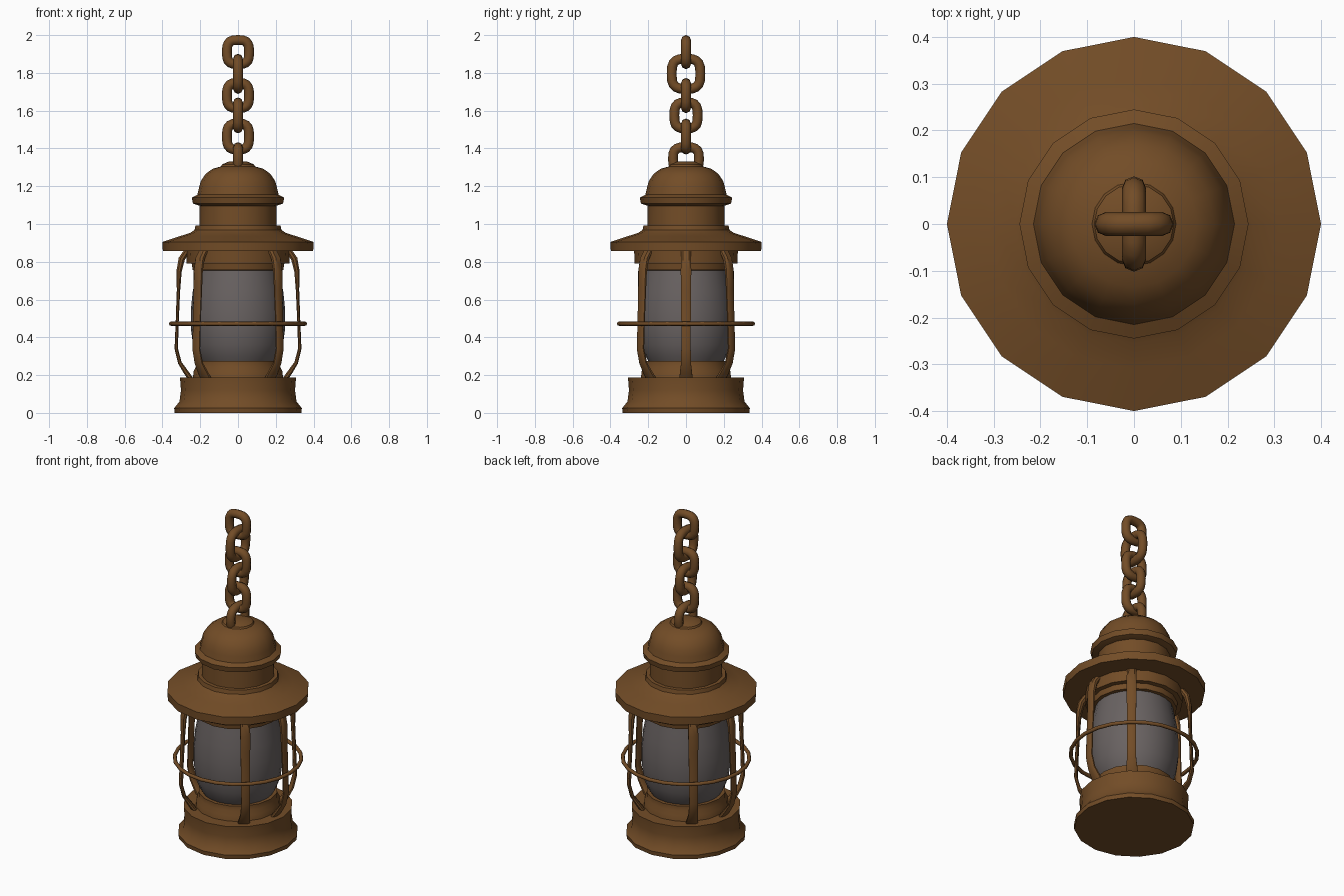
import bpy, bmesh, math
from mathutils import Vector

if "Cube" in bpy.data.objects:
    bpy.data.objects.remove(bpy.data.objects["Cube"])


def material(name, rgb):
    m = bpy.data.materials.new(name)
    m.diffuse_color = (*rgb, 1)
    m.use_nodes = True
    m.node_tree.nodes["Principled BSDF"].inputs["Base Color"].default_value = m.diffuse_color
    return m


BROWN = material("rusty brown", (0.17, 0.073, 0.02))
GRAY = material("smoky glass gray", (0.14, 0.122, 0.12))


def finish(name, bm, mat, angle=32):
    bmesh.ops.recalc_face_normals(bm, faces=bm.faces)
    me = bpy.data.meshes.new(name)
    bm.to_mesh(me)
    bm.free()
    me.materials.append(mat)
    me.shade_smooth()
    me.set_sharp_from_angle(angle=math.radians(angle))
    ob = bpy.data.objects.new(name, me)
    bpy.context.collection.objects.link(ob)
    return ob


def skin(bm, rings, closed):
    """Join rings of vertices with quads; cap the ends if the path is open."""
    n = len(rings[0])
    for i in range(len(rings) if closed else len(rings) - 1):
        a, b = rings[i], rings[(i + 1) % len(rings)]
        for j in range(n):
            k = (j + 1) % n
            bm.faces.new((a[j], a[k], b[k], b[j]))
    if not closed:
        bm.faces.new(rings[0])
        bm.faces.new(rings[-1])


def lathe(name, profile, mat, sides=16):
    bm = bmesh.new()
    rings = [[bm.verts.new((r * math.cos(t), r * math.sin(t), z))
              for t in (2 * math.pi * s / sides for s in range(sides))]
             for r, z in profile]
    skin(bm, rings, False)
    return finish(name, bm, mat)


def loop_tube(name, path, normal, radius, sides=8):
    """Round tube along a closed planar path."""
    bm = bmesh.new()
    normal = Vector(normal)
    rings = []
    for i, p in enumerate(path):
        tangent = (path[(i + 1) % len(path)] - path[i - 1]).normalized()
        out = tangent.cross(normal)
        rings.append([bm.verts.new(p + radius * (math.cos(a) * out + math.sin(a) * normal))
                      for a in (2 * math.pi * s / sides for s in range(sides))])
    skin(bm, rings, True)
    return finish(name, bm, BROWN, 60)


# Base, burner collar and glass
lathe("base", [(0.335, 0), (0.338, 0.025), (0.31, 0.06), (0.302, 0.12),
               (0.307, 0.187), (0.28, 0.188)], BROWN)
lathe("burner_collar", [(0.24, 0.17), (0.235, 0.22), (0.222, 0.245), (0.222, 0.275),
                        (0.2, 0.275)], BROWN)
lathe("glass_globe", [(0.19, 0.26), (0.215, 0.30), (0.238, 0.36), (0.25, 0.45), (0.25, 0.54),
                      (0.24, 0.64), (0.225, 0.72), (0.215, 0.78)], GRAY, 24)

# Roof: collar under the brim, brim, neck and dome
lathe("upper_collar", [(0.225, 0.755), (0.24, 0.757), (0.245, 0.79), (0.272, 0.792),
                       (0.275, 0.87)], BROWN)
lathe("brim", [(0.398, 0.857), (0.4, 0.905), (0.31, 0.935), (0.255, 0.952), (0.23, 0.968),
               (0.225, 0.992), (0.19, 0.994)], BROWN)
lathe("neck", [(0.205, 0.97), (0.203, 1.12)], BROWN)
lathe("dome", [(0.20, 1.095), (0.238, 1.108), (0.245, 1.14), (0.215, 1.155), (0.207, 1.19),
               (0.198, 1.225), (0.172, 1.265), (0.135, 1.292), (0.09, 1.305),
               (0.085, 1.315), (0.05, 1.33)], BROWN)

# Six bent flat guard posts: (radius, height, thickness, width)
POST = [(0.265, 0.865, 0.03, 0.05), (0.298, 0.815, 0.034, 0.054), (0.312, 0.75, 0.028, 0.056),
        (0.315, 0.65, 0.018, 0.054), (0.322, 0.48, 0.016, 0.05), (0.327, 0.34, 0.018, 0.05),
        (0.308, 0.265, 0.02, 0.052), (0.275, 0.215, 0.026, 0.064), (0.25, 0.18, 0.026, 0.07)]


def post(name, degrees):
    a = math.radians(degrees)
    out = Vector((math.cos(a), math.sin(a), 0))
    side = Vector((-math.sin(a), math.cos(a), 0))
    bm = bmesh.new()
    rings = []
    for i, (r, z, th, w) in enumerate(POST):
        p, q = POST[max(i - 1, 0)], POST[min(i + 1, len(POST) - 1)]
        d = Vector((q[0] - p[0], q[1] - p[1])).normalized()
        rings.append([bm.verts.new(out * (r - d.y * u * th / 2) + side * v * w / 2
                                   + Vector((0, 0, z + d.x * u * th / 2)))
                      for u, v in ((1, 0.6), (0.4, 1), (-0.4, 1), (-1, 0.6),
                                   (-1, -0.6), (-0.4, -1), (0.4, -1), (1, -0.6))])
    skin(bm, rings, False)
    finish(name, bm, BROWN)


for i, deg in enumerate((0, 47.5, 132.5, 180, 227.5, 312.5)):
    post(f"guard_post_{i + 1}", deg)

# Guard ring around the posts
loop_tube("guard_ring", [Vector((0.355 * math.cos(t), 0.355 * math.sin(t), 0.472))
                         for t in (2 * math.pi * s / 24 for s in range(24))],
          (0, 0, 1), 0.011)

# Chain links alternate between the xz and yz planes: (centre z, half width, half height)
LINKS = [(1.91, 0.085, 0.09), (1.795, 0.102, 0.106), (1.68, 0.085, 0.093),
         (1.575, 0.088, 0.095), (1.463, 0.085, 0.095), (1.345, 0.095, 0.088)]
TUBE = 0.026
for i, (cz, hw, hh) in enumerate(LINKS):
    path = []
    for s in range(20):
        t = 2 * math.pi * s / 20
        c, sn = math.cos(t), math.sin(t)
        u = (hw - TUBE) * math.copysign(abs(c) ** 0.65, c)
        v = (hh - TUBE) * math.copysign(abs(sn) ** 0.65, sn)
        path.append(Vector((u, 0, cz + v) if i % 2 == 0 else (0, u, cz + v)))
    loop_tube(f"chain_link_{i + 1}", path, (0, 1, 0) if i % 2 == 0 else (1, 0, 0), TUBE)
